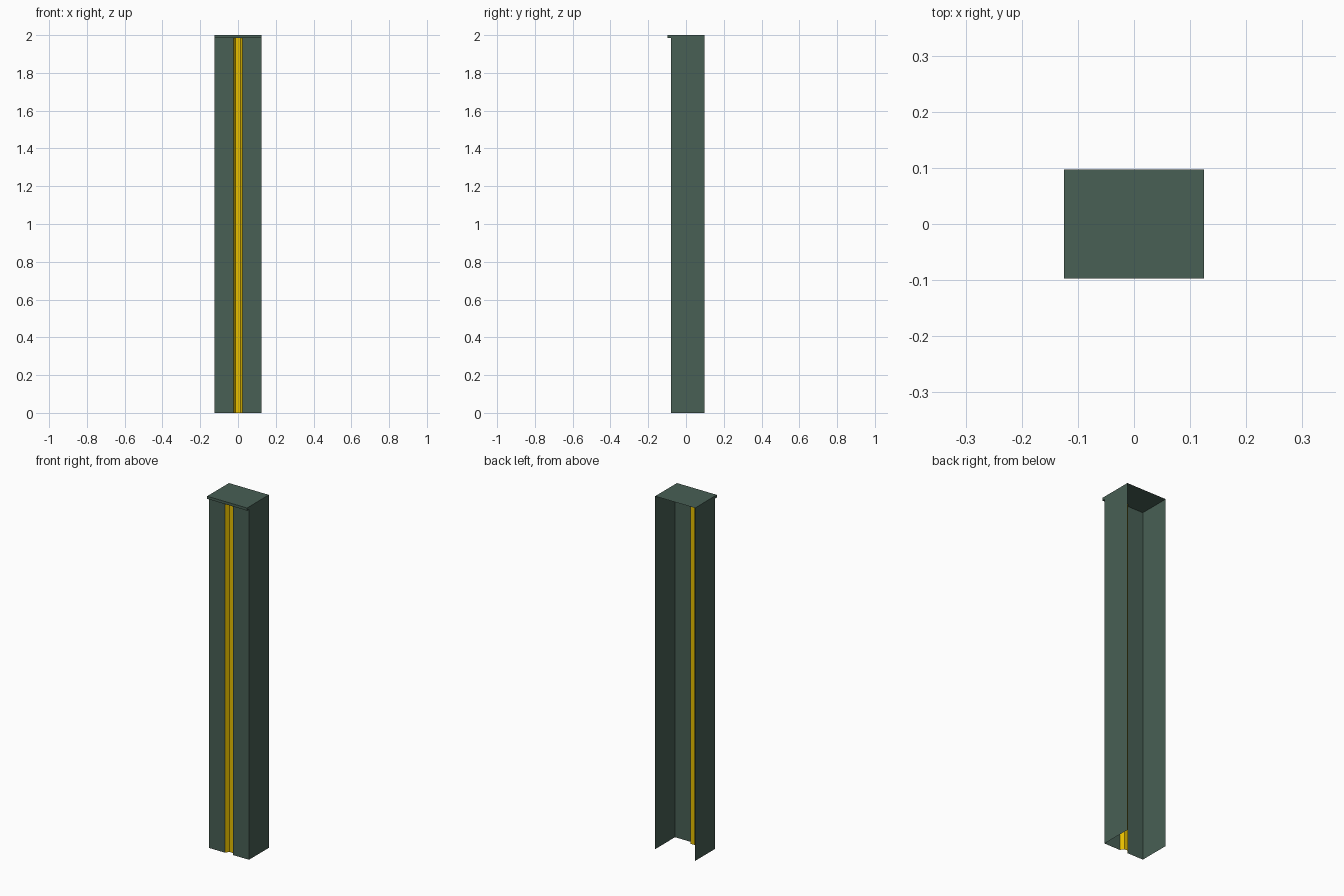
import bpy

if "Cube" in bpy.data.objects:
    bpy.data.objects.remove(bpy.data.objects["Cube"])

W, F, B, H = 0.125, -0.08, 0.0975, 2.0      # half width, front y, back y, height
LIP_Y, LIP_Z = -0.0975, 1.985               # overhang of the cap
GW, GF, GD = 0.025, 0.0125, -0.06           # groove half width, floor half width, floor y


def material(name, rgb):
    m = bpy.data.materials.new(name)
    m.diffuse_color = (*rgb, 1)
    m.use_nodes = True
    m.node_tree.nodes["Principled BSDF"].inputs["Base Color"].default_value = m.diffuse_color
    return m


def mesh(name, verts, faces, mat):
    me = bpy.data.meshes.new(name)
    me.from_pydata(verts, [], faces)
    me.materials.append(mat)
    ob = bpy.data.objects.new(name, me)
    bpy.context.collection.objects.link(ob)
    return ob


def sheet(name, profile, mat):
    """Thin wall: an open plan profile raised to full height."""
    n = len(profile)
    verts = [(x, y, z) for z in (0, H) for x, y in profile]
    faces = [(i, i + 1, i + 1 + n, i + n) for i in range(n - 1)]
    return mesh(name, verts, faces, mat)


green = material("green_paint", (0.065, 0.115, 0.09))
yellow = material("yellow_paint", (0.80, 0.52, 0.0))

# Side walls with their front panels, open at the back
sheet("left_wall", [(-W, B), (-W, F), (-GW, F)], green)
sheet("right_wall", [(GW, F), (W, F), (W, B)], green)

# Recessed yellow channel down the front
sheet("front_groove", [(-GW, F), (-GF, GD), (GF, GD), (GW, F)], yellow)

# Top sheet folded down into a front lip with closed ends
cap_profile = [(B, H), (LIP_Y, H), (LIP_Y, LIP_Z), (F, LIP_Z), (F, H)]
verts = [(x, y, z) for x in (-W, W) for y, z in cap_profile]
faces = [(i, i + 5, i + 6, i + 1) for i in range(3)]
faces += [(1, 2, 3, 4), (9, 8, 7, 6)]
mesh("top_cap", verts, faces, green)
